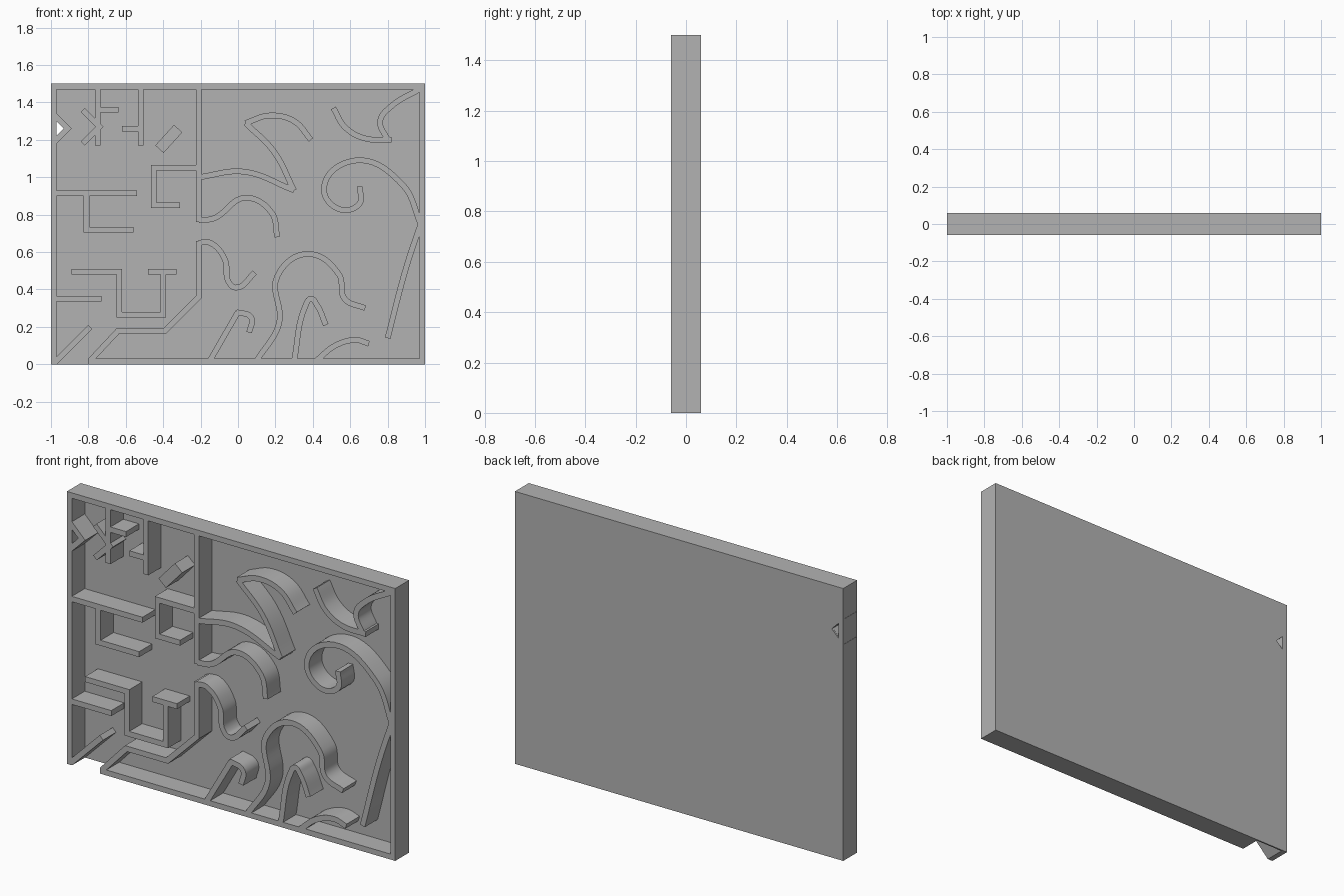
import bpy
import bmesh
from mathutils import Vector
from mathutils.geometry import interpolate_bezier

cube = bpy.data.objects.get("Cube")
if cube:
    bpy.data.objects.remove(cube, do_unlink=True)

# Plan sizes are in hundredths of a unit
SIDE, TOP, WALL = 100, 150, 3
INNER, CEILING = SIDE - WALL, TOP - WALL
DIVIDER = -21
FRONT, BACK = -0.06, 0.06
FLOOR = BACK - 0.008

grey = bpy.data.materials.new("plain grey")
grey.use_nodes = True
grey.diffuse_color = (0.45, 0.45, 0.45, 1)
grey.node_tree.nodes["Principled BSDF"].inputs["Base Color"].default_value = grey.diffuse_color


def finish(name, bm, smooth=False):
    """Turn a bmesh into a shaded, coloured object."""
    bmesh.ops.recalc_face_normals(bm, faces=bm.faces[:])
    mesh = bpy.data.meshes.new(name)
    bm.to_mesh(mesh)
    bm.free()
    mesh.materials.append(grey)
    obj = bpy.data.objects.new(name, mesh)
    bpy.context.collection.objects.link(obj)
    if smooth:
        bpy.ops.object.select_all(action="DESELECT")
        obj.select_set(True)
        bpy.context.view_layer.objects.active = obj
        bpy.ops.object.shade_smooth_by_angle()


def prism(name, outline, front, back):
    """Extrude an outline in the x-z plane along y."""
    bm = bmesh.new()
    face = bm.faces.new([bm.verts.new((x / 100, front, z / 100)) for x, z in outline])
    extruded = bmesh.ops.extrude_face_region(bm, geom=[face])["geom"]
    verts = [item for item in extruded if isinstance(item, bmesh.types.BMVert)]
    bmesh.ops.translate(bm, verts=verts, vec=(0, back - front, 0))
    finish(name, bm)


def frame_bar(name, left, bottom, right, top):
    corners = [(left, bottom), (right, bottom), (right, top), (left, top)]
    prism(name, corners, FRONT, BACK)


def flowing(points, steps=10):
    """Round a path off with smooth bezier spans."""
    dirs = [(b - a).normalized() for a, b in zip(points, points[1:])]
    middle = [(a + b).normalized() for a, b in zip(dirs, dirs[1:])]
    tangents = [dirs[0], *middle, dirs[-1]]
    path = [points[0]]
    for a, b, leave, arrive in zip(points, points[1:], tangents, tangents[1:]):
        reach = (b - a).length * 0.37
        path += interpolate_bezier(a, a + leave * reach, b - arrive * reach, b, steps)[1:]
    return path


def wall(name, *points, curved=False, width=WALL):
    """Raise a mitred wall of even thickness along a path."""
    path = [Vector(p) for p in points]
    if curved:
        path = flowing(path)
    normals = [(b - a).normalized().orthogonal() for a, b in zip(path, path[1:])]
    bm = bmesh.new()
    rings = []
    for p, before, after in zip(path, normals[:1] + normals, normals + normals[-1:]):
        offset = (before + after) / (1 + before.dot(after)) * width / 2
        left, right = p + offset, p - offset
        section = [(left, FRONT), (right, FRONT), (right, FLOOR), (left, FLOOR)]
        rings.append([bm.verts.new((q.x / 100, y, q.y / 100)) for q, y in section])
    for ring, following in zip(rings, rings[1:]):
        for k in range(len(ring)):
            bm.faces.new((ring[k - 1], ring[k], following[k], following[k - 1]))
    bm.faces.new(rings[0])
    bm.faces.new(rings[-1][::-1])
    finish(name, bm, curved)


def square_wall(name, x, z, *turns):
    """Wall with right-angled turns: the stops alternate between x and z."""
    points = [(x, z)]
    for i, stop in enumerate(turns):
        if i % 2:
            z = stop
        else:
            x = stop
        points.append((x, z))
    wall(name, *points)


def chevron(name, end, tip, z):
    """Right-angled arrow-shaped wall, symmetric about its height z."""
    rise = tip - end
    wall(name, (end, z + rise), (tip, z), (end, z - rise))


def curve(name, *points):
    wall(name, *points, curved=True)


# Back plate with a small triangular opening behind the entry chevron
hole_z, hole_size = 126, 4
prism("back_plate", [
    (-INNER, 0), (SIDE, 0), (SIDE, TOP), (-INNER, TOP),
    (-INNER, hole_z + hole_size), (-INNER + hole_size, hole_z), (-INNER, hole_z - hole_size),
], FLOOR, BACK)

# Outer frame, with a gap in its lower edge
frame_bar("frame_right", -SIDE, 0, -INNER, TOP)
frame_bar("frame_left", INNER, 0, SIDE, TOP)
frame_bar("frame_top", -INNER, CEILING, INNER, TOP)
frame_bar("frame_bottom", -80, 0, INNER, WALL)

# Angular half: divider, hanging walls with arms, arrows and a tilted block
wall("divider", (DIVIDER, TOP - 1), (DIVIDER, 76))
for label, x, arm_end, arm_z in (("outer", -75, -64, 136), ("inner", -52, -62, 126)):
    wall(label + "_hanging_wall", (x, TOP - 1), (x, 117))
    square_wall(label + "_hanging_arm", x, arm_z, arm_end)
chevron("entry_chevron", -99, -91, hole_z)
chevron("facing_chevron", -83, -74, hole_z + 1)
wall("tilted_block", (-42, 115), (-32, 126), width=6)

# Angular half: brackets, shelves and troughs
square_wall("bracket_wall", DIVIDER, 105, -45, 85, -31)
square_wall("long_shelf", -98, 91.5, -54)
square_wall("shelf_hook", -81, 91, -81, 72, -56)
square_wall("short_shelf", -98, 35, -73)
square_wall("trough", -89, 49.5, -63.5, 26.5, -40, 49)
square_wall("trough_cap", -48, 49.5, -33)
wall("corner_ramp", (-98, 1), (-79, 20))
wall("stepped_wall", (-79, 2), (-64, 18), (-39, 18), (DIVIDER, 36), (DIVIDER, 66))

# Curved half: walls that flow out of the divider
curve("swoosh_base", (DIVIDER, 100), (3, 103), (30, 93))
curve("swoosh_back", (30, 93), (19, 114), (4, 129))
curve("swoosh_crest", (4, 129), (17, 133), (30, 130), (39, 120))
curve("upper_wave", (DIVIDER, 77), (-13, 78), (4, 89), (18, 81), (21, 68))
curve("lower_wave", (DIVIDER, 65), (-15, 65), (-7, 56), (-5, 44), (-1, 41), (9, 49))

# Curved half: walls that meet the far side and the top corner
curve("spiral", (98, 74), (88, 96), (63, 109), (46, 95), (54, 83), (65, 86), (65, 95))
curve("side_fin", (98, 76), (90, 52), (80, 14))
curve("corner_curl", (INNER, CEILING), (82, 138), (76, 130), (80, 120))
curve("corner_bowl", (51, 137), (57, 127), (67, 121), (82, 120))

# Curved half: arches and a hook that rise from the bottom
curve("tall_arch", (10, 2), (22, 22), (21, 47), (37, 59), (54, 48), (57, 35), (68, 30))
curve("narrow_arch", (30, 2), (36, 31), (39, 35), (42, 32), (47, 21))
curve("low_arch", (42, 2), (52, 10), (63, 13), (70, 11))
wall("small_hook_stem", (-15, 2), (0, 28))
curve("small_hook_tip", (-1, 28), (7, 25), (6, 17))
